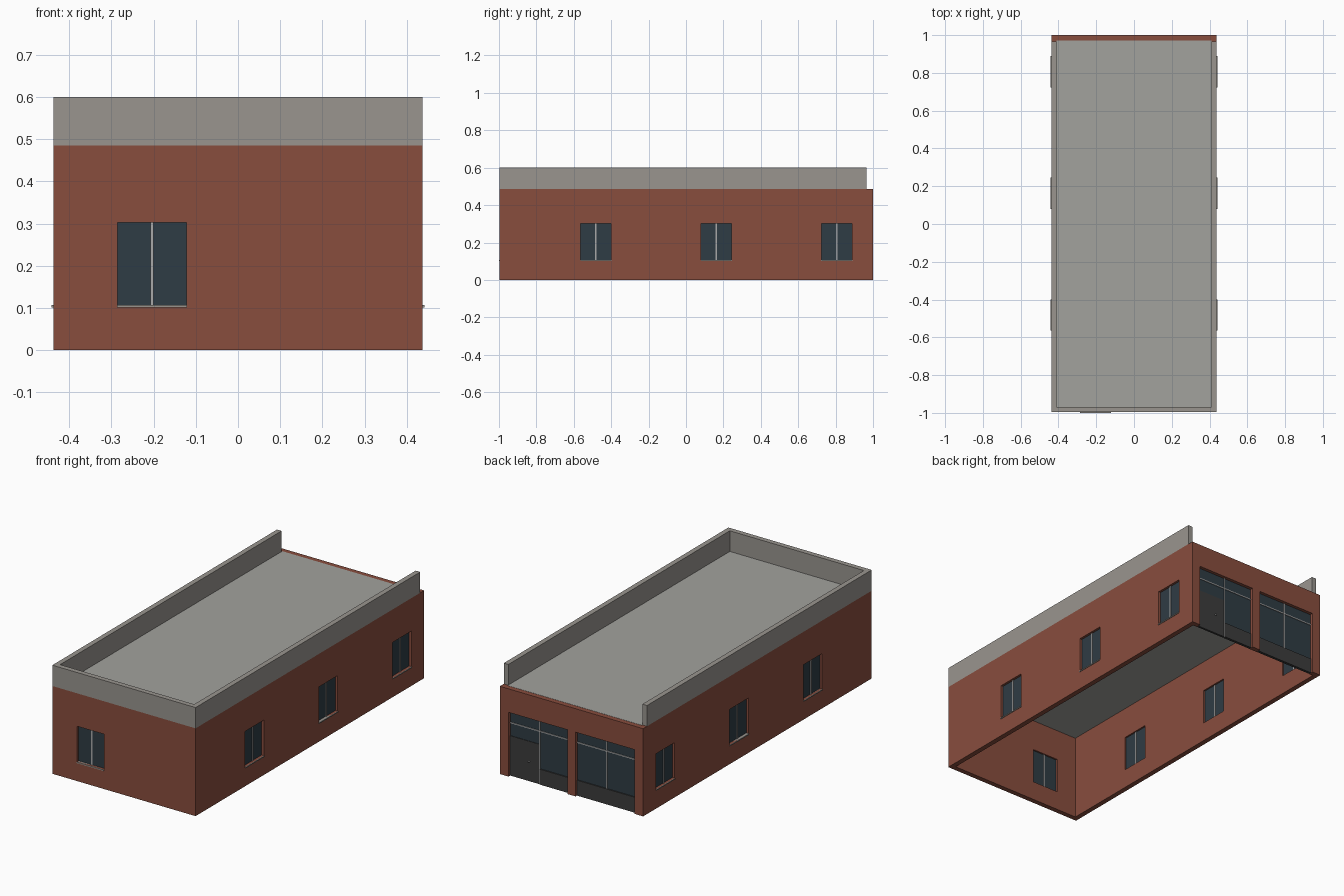
import bpy

if "Cube" in bpy.data.objects:
    bpy.data.objects.remove(bpy.data.objects["Cube"])

W, F, B, T = 0.438, -0.996, 1.0, 0.028      # half width, front y, back y, wall thickness
WALL_H, TOP = 0.485, 0.6
HEAD = 0.355                                # top of the shopfront openings


def material(name, rgb):
    m = bpy.data.materials.new(name)
    m.diffuse_color = (*rgb, 1)
    m.use_nodes = True
    m.node_tree.nodes["Principled BSDF"].inputs["Base Color"].default_value = m.diffuse_color
    return m


brick = material("brick", (0.25, 0.075, 0.048))
glass = material("dark_glass", (0.028, 0.045, 0.058))
stone = material("grey_stone", (0.32, 0.30, 0.275))
roofing = material("roofing", (0.36, 0.36, 0.34))
panel = material("dark_panel", (0.045, 0.045, 0.045))
metal = material("frame_metal", (0.4, 0.4, 0.4))


def box(name, x, y, z, mat=None):
    """Box from (min, max) pairs on each axis."""
    bpy.ops.mesh.primitive_cube_add(size=1, location=[(a + b) / 2 for a, b in (x, y, z)])
    ob = bpy.context.object
    ob.name = name
    ob.scale = [abs(b - a) for a, b in (x, y, z)]
    bpy.ops.object.transform_apply(location=False, rotation=False, scale=True)
    if mat:
        ob.data.materials.append(mat)
    return ob


def cut(target, x, y, z):
    """Subtract a box from the target."""
    cutter = box("cutter", x, y, z)
    cutter.hide_render = True
    mod = target.modifiers.new("cut", 'BOOLEAN')
    mod.operation, mod.solver, mod.object = 'DIFFERENCE', 'EXACT', cutter
    bpy.context.view_layer.objects.active = target
    bpy.ops.object.modifier_apply(modifier=mod.name)
    bpy.data.objects.remove(cutter)


# Brick shell, open underneath
walls = box("brick_walls", (-W, W), (F, B), (0, WALL_H), brick)
cut(walls, (-W + T, W - T), (F + T, B - T), (-0.1, 0.6))

# Roof slab
box("roof", (-W + T, W - T), (F + T, B - T), (WALL_H - 0.008, WALL_H + 0.001), roofing)

# U-shaped parapet, open at the back
parapet = box("parapet", (-W, W), (F, 0.966), (WALL_H, TOP), stone)
cut(parapet, (-W + T, W - T), (F + T, 1.2), (WALL_H - 0.1, TOP + 0.1))


def window(name, centre, side):
    """Two-pane window; side is 'front', or +1 / -1 for the right / left wall."""
    def place(part, half, d0, d1, z, mat):
        along = (centre - half, centre + half)
        if side == 'front':
            x, y = along, sorted((F + d0, F + d1))
        else:
            x, y = sorted((side * (W - d0), side * (W - d1))), along
        if mat is None:
            cut(walls, x, y, z)
        else:
            box(f"{name}_{part}", x, y, z, mat)
    z = (0.107, 0.303)
    place("opening", 0.082, -0.05, 0.06, z, None)
    place("glass", 0.082, 0.013, 0.019, z, glass)
    place("mullion", 0.004, 0.009, 0.022, z, metal)
    place("sill", 0.083, -0.004, 0.013, (0.101, 0.107), stone)


window("front_window", -0.204, 'front')
for side, label in ((1, "right"), (-1, "left")):
    for i, y in enumerate((-0.482, 0.162, 0.806)):
        window(f"{label}_window_{i + 1}", y, side)

# Shopfront at the back: two bays between brick piers
GY = (0.976, 0.982)                         # glass plane
FY = (0.974, 0.986)                         # frame bars
for s, label in ((1, "door_bay"), (-1, "display_bay")):
    x = sorted((s * 0.025, s * 0.385))
    mid = s * 0.205
    cut(walls, x, (0.9, 1.1), (-0.1, HEAD))
    box(f"{label}_glass", x, GY, (0.085, HEAD), glass)
    box(f"{label}_transom", x, FY, (0.29, 0.296), metal)
    z0 = 0.0 if s > 0 else 0.085
    box(f"{label}_mullion", (mid - 0.003, mid + 0.003), FY, (z0, HEAD), metal)
    base = (x[0], mid) if s > 0 else x
    box(f"{label}_bulkhead", base, (0.973, 0.988), (0, 0.085), panel)

# Door leaf and knob
box("door", (0.208, 0.385), (0.973, 0.985), (0, 0.22), panel)
bpy.ops.mesh.primitive_uv_sphere_add(segments=10, ring_count=6, radius=0.005, location=(0.268, 0.989, 0.11))
knob = bpy.context.object
knob.name = "door_knob"
knob.data.materials.append(metal)
bpy.ops.object.shade_smooth_by_angle()
